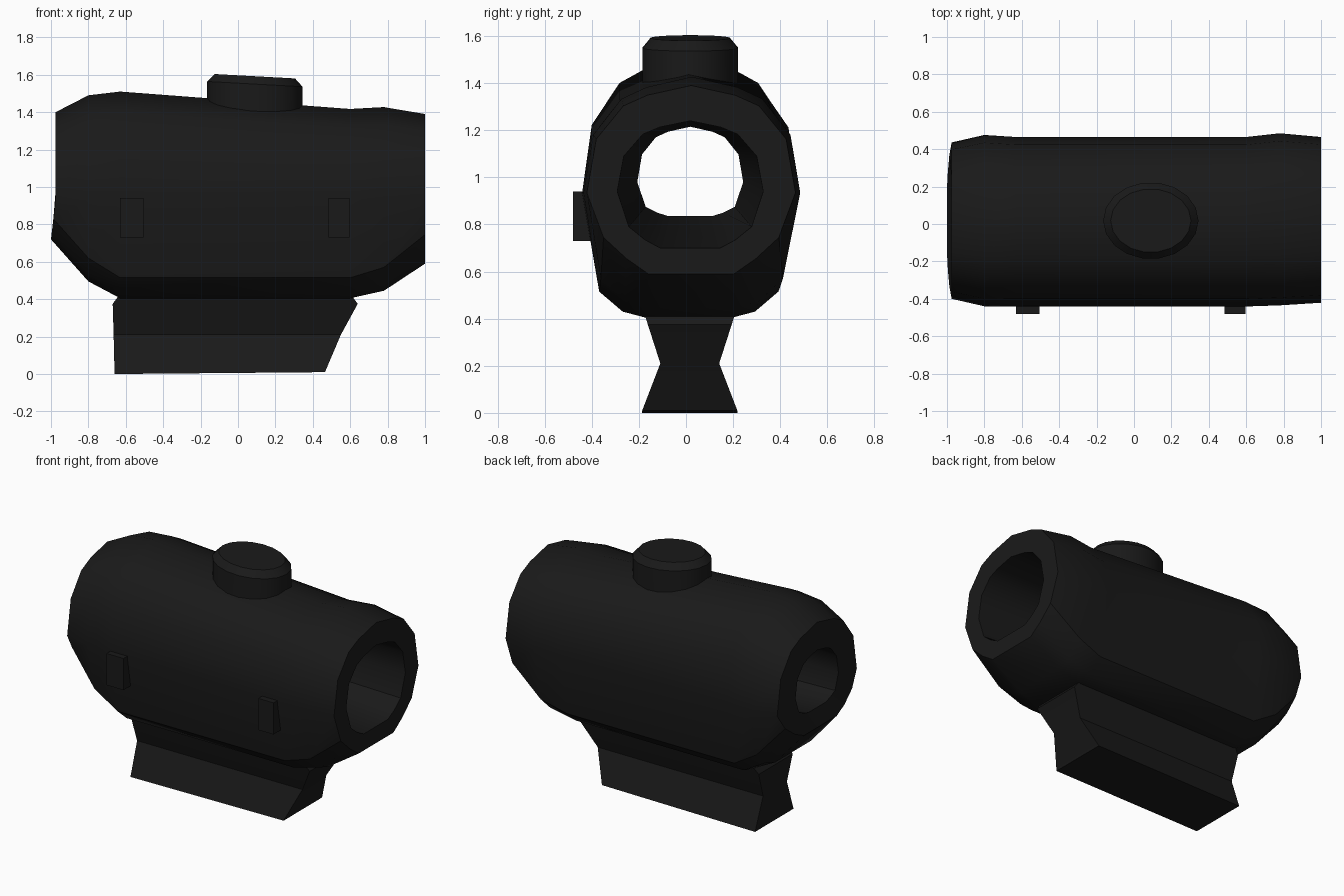
import bpy, bmesh, math

if "Cube" in bpy.data.objects:
    bpy.data.objects.remove(bpy.data.objects["Cube"])

black = bpy.data.materials.new("matte_black")
black.diffuse_color = (0.01, 0.01, 0.01, 1)
black.use_nodes = True
black.node_tree.nodes["Principled BSDF"].inputs["Base Color"].default_value = black.diffuse_color


def make_object(name, bm, angle=30):
    bmesh.ops.recalc_face_normals(bm, faces=bm.faces)
    mesh = bpy.data.meshes.new(name)
    bm.to_mesh(mesh)
    bm.free()
    mesh.materials.append(black)
    ob = bpy.data.objects.new(name, mesh)
    bpy.context.collection.objects.link(ob)
    bpy.ops.object.select_all(action='DESELECT')
    ob.select_set(True)
    bpy.context.view_layer.objects.active = ob
    bpy.ops.object.shade_smooth_by_angle(angle=math.radians(angle))
    return ob


def loft(name, rings, closed=False, angle=30):
    """Skin a list of equal-length rings; closed joins last to first, else caps."""
    bm = bmesh.new()
    vs = [[bm.verts.new(p) for p in r] for r in rings]
    n = len(vs[0])
    pairs = list(zip(vs, vs[1:])) + ([(vs[-1], vs[0])] if closed else [])
    for a, b in pairs:
        for i in range(n):
            j = (i + 1) % n
            bm.faces.new((a[i], a[j], b[j], b[i]))
    if not closed:
        bm.faces.new(vs[0])
        bm.faces.new(vs[-1])
    return make_object(name, bm, angle)


def section(x, half, axis, top, a, b, bottom, cy=0.018, lean=0.0):
    """Tube cross-section: rounded top, chamfered sides and a flat bottom."""
    h = top - axis
    side = [(0.42, axis + 0.91 * h), (0.65, axis + 0.81 * h), (0.91, axis + 0.5 * h),
            (1, axis), (0.84, a), (0.62, b), (0.41, bottom)]
    side = [(u * half, z) for u, z in side]
    pts = [(0, top)] + side + [(-y, z) for y, z in reversed(side)]
    return [(x - lean * max(0, (axis - z) / (axis - bottom)), cy + y, z) for y, z in pts]


# Tube: outer skin from back to front, then the tapering bore back again
tube = [
    section(-0.975, 0.418, 0.935, 1.40, 0.83, 0.76, 0.72, lean=0.025),
    section(-0.80, 0.458, 0.935, 1.49, 0.62, 0.53, 0.495),
    section(-0.63, 0.453, 0.935, 1.51, 0.515, 0.43, 0.405, cy=0.012),
    section(0.60, 0.453, 0.935, 1.417, 0.515, 0.43, 0.405, cy=0.012),
    section(0.78, 0.46, 0.935, 1.427, 0.57, 0.475, 0.445, cy=0.025),
    section(1.00, 0.443, 0.935, 1.39, 0.745, 0.655, 0.59, cy=0.022),
    section(1.00, 0.31, 0.94, 1.24, 0.79, 0.735, 0.70),
    section(-0.975, 0.225, 0.98, 1.215, 0.875, 0.85, 0.835),
]
loft("sight_tube", tube, closed=True)

# Mount: waisted neck flaring into the dovetail foot
mount = []
for z, x0, x1, half in [(0.005, -0.66, 0.465, 0.202), (0.21, -0.665, 0.55, 0.125),
                        (0.375, -0.67, 0.64, 0.178), (0.43, -0.63, 0.60, 0.195)]:
    mount.append([(x0, 0.016 - half, z), (x1, 0.016 - half, z),
                  (x1, 0.016 + half, z), (x0, 0.016 + half, z)])
mount[0] = [(x, y, 0.0 if x < 0 else 0.01) for x, y, z in mount[0]]
loft("rail_mount", mount, angle=15)

# Adjustment knob: oval turret with a chamfered cap, tilted with the tube top
knob = []
for z, rx, ry in [(1.36, 0.255, 0.205), (1.55, 0.255, 0.205), (1.592, 0.215, 0.17)]:
    ring = []
    for i in range(18):
        t = 2 * math.pi * i / 18
        dx = rx * math.cos(t)
        ring.append((0.09 + dx, 0.018 + ry * math.sin(t), z - 0.055 * dx))
    knob.append(ring)
loft("top_knob", knob)

# Two small tabs on the front side
for name, x0, x1 in [("left_tab", -0.63, -0.505), ("right_tab", 0.485, 0.597)]:
    loft(name, [[(x0, y, 0.73), (x1, y, 0.73), (x1, y, 0.94), (x0, y, 0.94)]
                for y in (-0.38, -0.48)])
